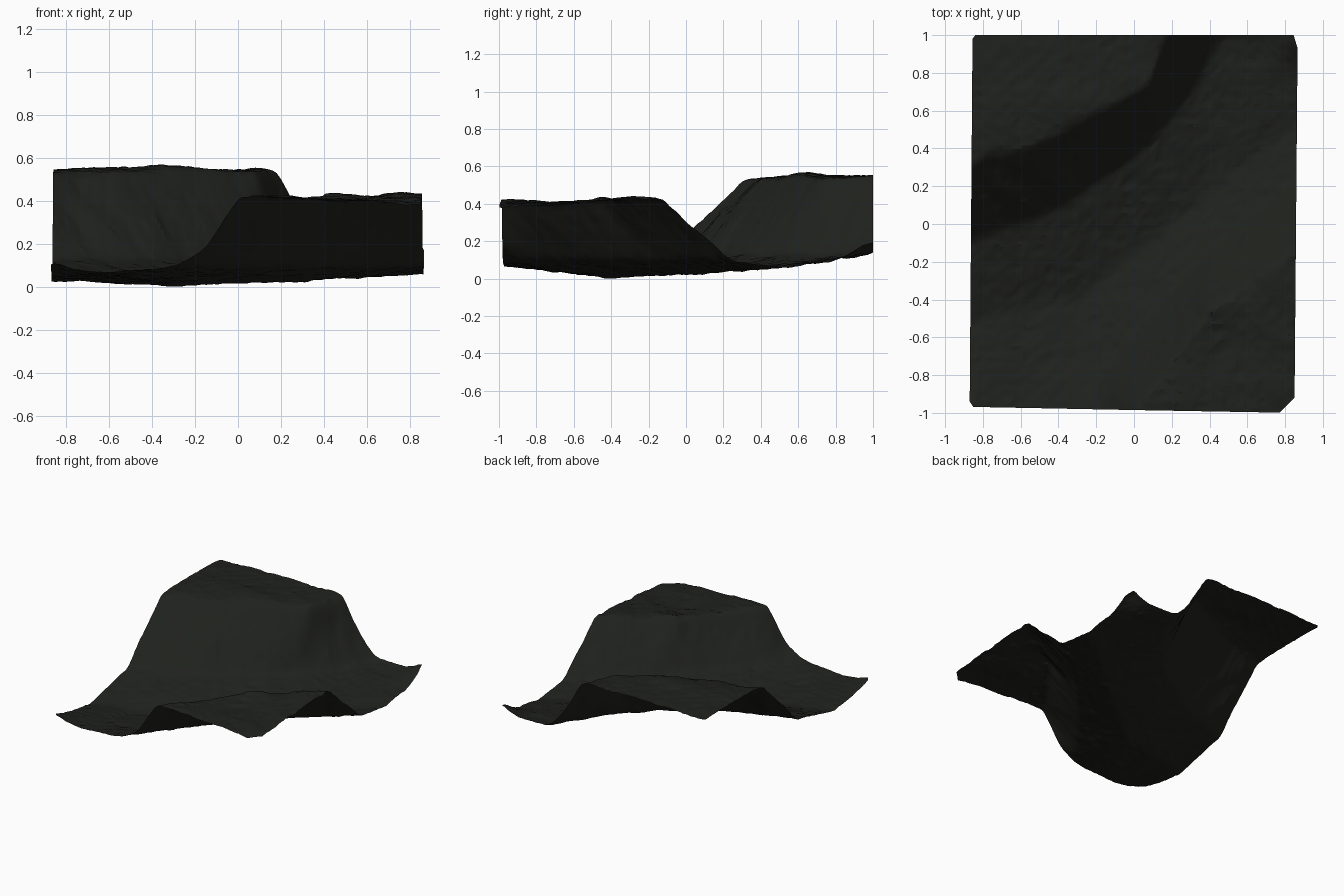
import bpy, bmesh, math
from mathutils import Vector, noise

if "Cube" in bpy.data.objects:
    bpy.data.objects.remove(bpy.data.objects["Cube"])

# Valley guide lines: (x, y) points for the rims, slope feet and stream bed
BACK_RIM = [(-.9, .29), (-.75, .38), (-.55, .4), (-.4, .48), (-.1, .63), (.1, .74), (.19, 1.0), (.3, 1.3), (.5, 1.9), (.9, 2.6)]
BACK_FOOT = [(-.9, -.1), (-.4, .08), (0, .36), (.27, .64), (.45, .95), (.9, 1.02)]
BED = [(-.9, -.52), (-.3, -.4), (.2, 0), (.9, .55)]
FRONT_FOOT = [(-.9, -1.1), (-.6, -1.2), (-.3, -.98), (0, -.59), (.4, -.14), (.9, .28)]
FRONT_RIM = [(-.9, -5), (-.2, -1.68), (-.1, -1.2), (0, -1.0), (.38, -.48), (.9, -.1)]
BED_HEIGHT = [(-.9, .045), (-.3, .015), (.2, .035), (.9, .075)]
# Plan outline, anticlockwise, with clipped corners
OUTLINE = [(-.85, -.97), (0, -.985), (.77, -1), (.85, -.92), (.866, .93), (.845, 1),
           (-.84, 1), (-.855, .98), (-.87, -.94)]
# Local rises and dips: centre x, y, radius x, y, height
BUMPS = [(-.35, .62, .25, .12, .022), (-.87, 1, .2, .25, -.015),    # back plateau
         (.36, -.42, .2, .06, .014), (.8, -.25, .15, .2, .018),     # front plateau rim
         (.5, -.7, .25, .15, -.015), (.87, -1, .15, .2, -.02),      # front plateau dips
         (.87, 1, .12, .12, .06), (-.87, -1, .1, .12, .03)]         # valley mouth corners


def interp(points, t):
    """Linear interpolation along sorted (key, value) points."""
    if t <= points[0][0]:
        return points[0][1]
    for (a, va), (b, vb) in zip(points, points[1:]):
        if t <= b:
            return va + (vb - va) * (t - a) / (b - a)
    return points[-1][1]


def section(x, y):
    """Height of the bare valley cross-section at x."""
    rim_f = interp(FRONT_RIM, x)
    rim_b = interp(BACK_RIM, x)
    profile = [(rim_f - .9, .41), (rim_f, .438), (interp(FRONT_FOOT, x), .11),
               (interp(BED, x), interp(BED_HEIGHT, x)),
               (interp(BACK_FOOT, x), .145), (rim_b, .55), (rim_b + .25, .565)]
    return interp(profile, y)


def height(x, y):
    # soften the breaks in slope by averaging nearby sections
    r = .022
    z = sum(section(x + r * i, y + r * j) for i in (-1, 0, 1) for j in (-1, 0, 1)) / 9
    z += sum(h * math.exp(-((x - cx) / rx) ** 2 - ((y - cy) / ry) ** 2) for cx, cy, rx, ry, h in BUMPS)
    # rock roughness, streaked down the slopes
    u, v = (x * .77 + y * .64), (-x * .64 + y * .77)
    slope = max(0, 1 - abs(z - .3) / .22)
    z += .02 * slope * noise.noise(Vector((u * 9, v * 2.5, 3)))
    z += .012 * slope * abs(noise.noise(Vector((u * 28, v * 6, 5))))
    z += .007 * noise.fractal(Vector((x * 5, y * 5, 0)), 1, 2, 3)
    z -= .007 * abs(noise.noise(Vector((u * 9, v * 13, 7))))
    z -= .009 * abs(noise.noise(Vector((x * 17, y * 17, 2))))
    return z


# Terrain sheet
bm = bmesh.new()
bmesh.ops.create_grid(bm, x_segments=110, y_segments=125, size=1.0)
for v in bm.verts:
    v.co.x *= .9
    v.co.y *= 1.02
    v.co.z = height(v.co.x, v.co.y)

# Trim the sheet to its outline
for (ax, ay), (bx, by) in zip(OUTLINE, OUTLINE[1:] + OUTLINE[:1]):
    bmesh.ops.bisect_plane(bm, geom=bm.verts[:] + bm.edges[:] + bm.faces[:],
                           plane_co=(ax, ay, 0), plane_no=(by - ay, ax - bx, 0), clear_outer=True)
low = min(v.co.z for v in bm.verts)
bmesh.ops.translate(bm, verts=bm.verts, vec=(0, 0, -low))
bmesh.ops.triangulate(bm, faces=bm.faces)

mesh = bpy.data.meshes.new("valley_terrain")
bm.to_mesh(mesh)
bm.free()
terrain = bpy.data.objects.new("valley_terrain", mesh)
bpy.context.collection.objects.link(terrain)

# Dark rock
rock = bpy.data.materials.new("dark_rock")
rock.diffuse_color = (.014, .0155, .0125, 1)
rock.use_nodes = True
rock.node_tree.nodes["Principled BSDF"].inputs["Base Color"].default_value = rock.diffuse_color
mesh.materials.append(rock)

bpy.context.view_layer.objects.active = terrain
terrain.select_set(True)
bpy.ops.object.shade_smooth_by_angle(angle=math.radians(16))
